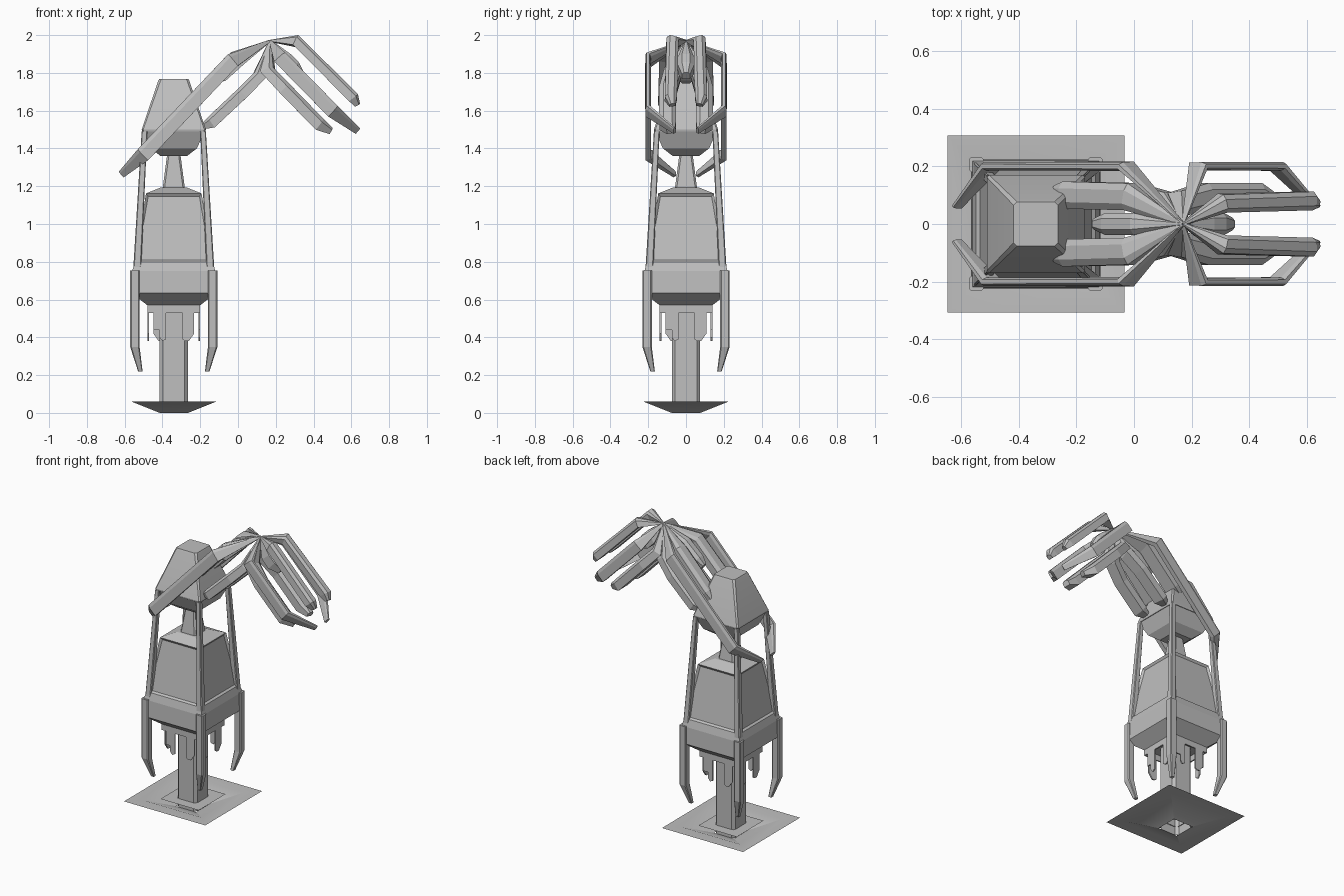
import bpy, bmesh, math
from mathutils import Vector, Matrix

cube = bpy.data.objects.get("Cube")
if cube:
    bpy.data.objects.remove(cube, do_unlink=True)

GREY = (0.52, 0.52, 0.52, 1)
mat = bpy.data.materials.new("plain_grey")
mat.use_nodes = True
mat.diffuse_color = GREY
mat.node_tree.nodes["Principled BSDF"].inputs["Base Color"].default_value = GREY

TOWER = Vector((-0.34, 0, 0))  # tower axis
HUB = Vector((0.17, 0, 1.97))  # where all fingers meet


def finish(name, bm, closed=True, smooth=False):
    if closed:
        bmesh.ops.recalc_face_normals(bm, faces=bm.faces)
    mesh = bpy.data.meshes.new(name)
    bm.to_mesh(mesh)
    bm.free()
    mesh.materials.append(mat)
    obj = bpy.data.objects.new(name, mesh)
    bpy.context.collection.objects.link(obj)
    if smooth:
        bpy.ops.object.select_all(action='DESELECT')
        obj.select_set(True)
        bpy.context.view_layer.objects.active = obj
        bpy.ops.object.shade_smooth_by_angle(angle=math.radians(24))


def skin(bm, rings, caps=True):
    """Bridge rings of points; optionally cap both ends."""
    loops = [[bm.verts.new(p) for p in ring] for ring in rings]
    sides = []
    for a, b in zip(loops, loops[1:]):
        n = len(a)
        for i in range(n):
            j = (i + 1) % n
            sides.append(bm.faces.new((a[i], a[j], b[j], b[i])))
    if caps:
        bm.faces.new(loops[0][::-1])
        bm.faces.new(loops[-1])
    return sides


def square(half, z, cut=0.0, cx=0.0, cy=0.0):
    """Square ring, with cut corners when cut is above zero."""
    pts = []
    for sx, sy in ((1, 1), (-1, 1), (-1, -1), (1, -1)):
        corner = [(half, half - cut), (half - cut, half)] if cut else [(half, half)]
        if sx * sy < 0:
            corner.reverse()
        pts += [TOWER + Vector((cx + sx * x, cy + sy * y, z)) for x, y in corner]
    return pts


def tower_part(name, levels, cut=0.0, caps=True, smooth=False):
    bm = bmesh.new()
    skin(bm, [square(h, z, cut) for z, h in levels], caps)
    finish(name, bm, caps, smooth)


# Sunken base sheet, flat collar around the foot, hollow column
tower_part("base_plate", [(0.06, 0.307), (0.06, 0.225), (0.0, 0.075)], caps=False, smooth=True)
tower_part("column_collar", [(0.058, 0.145), (0.058, 0.07)], caps=False)
tower_part("column", [(0.0, 0.075), (0.6, 0.075)], cut=0.018, caps=False)

# Body: sloped underside, skirt, tapered casing with sunken panels, shallow roof
bm = bmesh.new()
sides = skin(bm, [square(h, z) for z, h in
                  ((0.57, 0.14), (0.635, 0.224), (0.75, 0.22), (0.8, 0.207), (1.162, 0.147), (1.192, 0.072))])
bmesh.ops.recalc_face_normals(bm, faces=bm.faces)
bmesh.ops.inset_individual(bm, faces=sides[12:16], thickness=0.018, depth=-0.012)
finish("body", bm)

# Neck and head
tower_part("neck", [(1.18, 0.06), (1.37, 0.035)], cut=0.01)
tower_part("head_underside", [(1.36, 0.07), (1.4, 0.122), (1.5, 0.168)])
bm = bmesh.new()
skin(bm, [square(h, z, c) for z, h, c in
          ((1.49, 0.168, 0.008), (1.5, 0.17, 0.008), (1.757, 0.083, 0.012), (1.768, 0.077, 0.012))])
finish("head", bm, smooth=True)

# Corner legs and rails, one of each per corner
for side, sx in (("left", 1), ("right", -1)):
    for end, sy in (("front", -1), ("back", 1)):
        for part, levels in (
            ("corner_leg", ((0.22, 0.177, 0.012), (0.35, 0.206, 0.025), (0.755, 0.206, 0.025))),
            ("corner_rail", ((0.74, 0.195, 0.021), (1.49, 0.155, 0.015))),
        ):
            bm = bmesh.new()
            skin(bm, [square(h, z, h * 0.25, sx * o, sy * o) for z, o, h in levels])
            finish(f"{end}_{side}_{part}", bm)

# Notched plates hanging under the body on all four sides
PLATE = [(-0.14, 0.58), (-0.14, 0.53), (-0.108, 0.53), (-0.108, 0.44), (-0.075, 0.44),
         (-0.075, 0.4), (-0.06, 0.38), (-0.04, 0.39), (-0.04, 0.53), (0.045, 0.53),
         (0.045, 0.39), (0.06, 0.38), (0.08, 0.38), (0.108, 0.42), (0.108, 0.53),
         (0.14, 0.53), (0.14, 0.58)]
for i in range(4):
    turn = Matrix.Rotation(i * math.pi / 2, 3, 'Z')
    bm = bmesh.new()
    skin(bm, [[TOWER + turn @ Vector((x, y, z)) for x, z in PLATE] for y in (-0.14, -0.131)])
    finish(f"hanging_plate_{i + 1}", bm)


def finger(name, points, width, height, tip=0.5):
    """Tapered six-sided limb from the hub through the given points."""
    pts = [HUB] + [Vector(p) for p in points]
    slope = 1 if pts[-1].x > HUB.x else -1
    up = Vector((slope, 0, 1)).normalized()
    sizes = [0.15] + [1.0] * (len(pts) - 2) + [tip]
    rings = []
    for i, (p, s) in enumerate(zip(pts, sizes)):
        t = Vector((0, 0, 0))
        for a, b in zip(pts[max(i - 1, 0):i + 1], pts[max(i - 1, 0) + 1:i + 2]):
            t += (b - a).normalized()
        t.normalize()
        v = (up - t * up.dot(t)).normalized()
        u = t.cross(v)
        w, h = width * s / 2, height * s / 2
        rings.append([p + u * w * a + v * h * b for a, b in
                      ((1, -1), (1, 0.5), (0.5, 1), (-0.5, 1), (-1, 0.5), (-1, -1))])
    bm = bmesh.new()
    skin(bm, rings)
    finish(name, bm)


# Mirrored pairs of fingers, on the free side and on the tower side
FINGERS = [
    ("free_outer", [(0.225, 0.2, 1.88), (0.5, 0.2, 1.6), (0.632, 0.06, 1.495)], 0.032, 0.075),
    ("free_upper", [(0.31, 0.072, 1.97), (0.61, 0.08, 1.67), (0.632, 0.072, 1.63)], 0.065, 0.06),
    ("free_lower", [(0.16, 0.07, 1.81), (0.25, 0.097, 1.715), (0.43, 0.097, 1.53), (0.49, 0.08, 1.495)], 0.09, 0.07),
    ("tower_outer", [(-0.03, 0.2, 1.865), (-0.5, 0.2, 1.37), (-0.615, 0.06, 1.265)], 0.032, 0.08),
    ("tower_upper", [(-0.02, 0.095, 1.88), (-0.24, 0.1, 1.65), (-0.275, 0.11, 1.615)], 0.095, 0.065),
    ("tower_lower", [(0.11, 0.07, 1.78), (0.02, 0.095, 1.69), (-0.14, 0.097, 1.54), (-0.18, 0.09, 1.52)], 0.08, 0.065),
]
for label, points, w, h in FINGERS:
    for side, s in (("front", -1), ("back", 1)):
        finger(f"{side}_{label}_finger", [(x, s * y, z) for x, y, z in points], w, h)

# Short middle fingers on each side of the hub
finger("free_middle_finger", [(0.245, 0, 1.87), (0.29, 0, 1.825), (0.335, 0, 1.785)], 0.085, 0.09)
finger("tower_middle_finger", [(0.01, 0, 1.88), (-0.09, 0, 1.79), (-0.135, 0, 1.76)], 0.075, 0.08)
